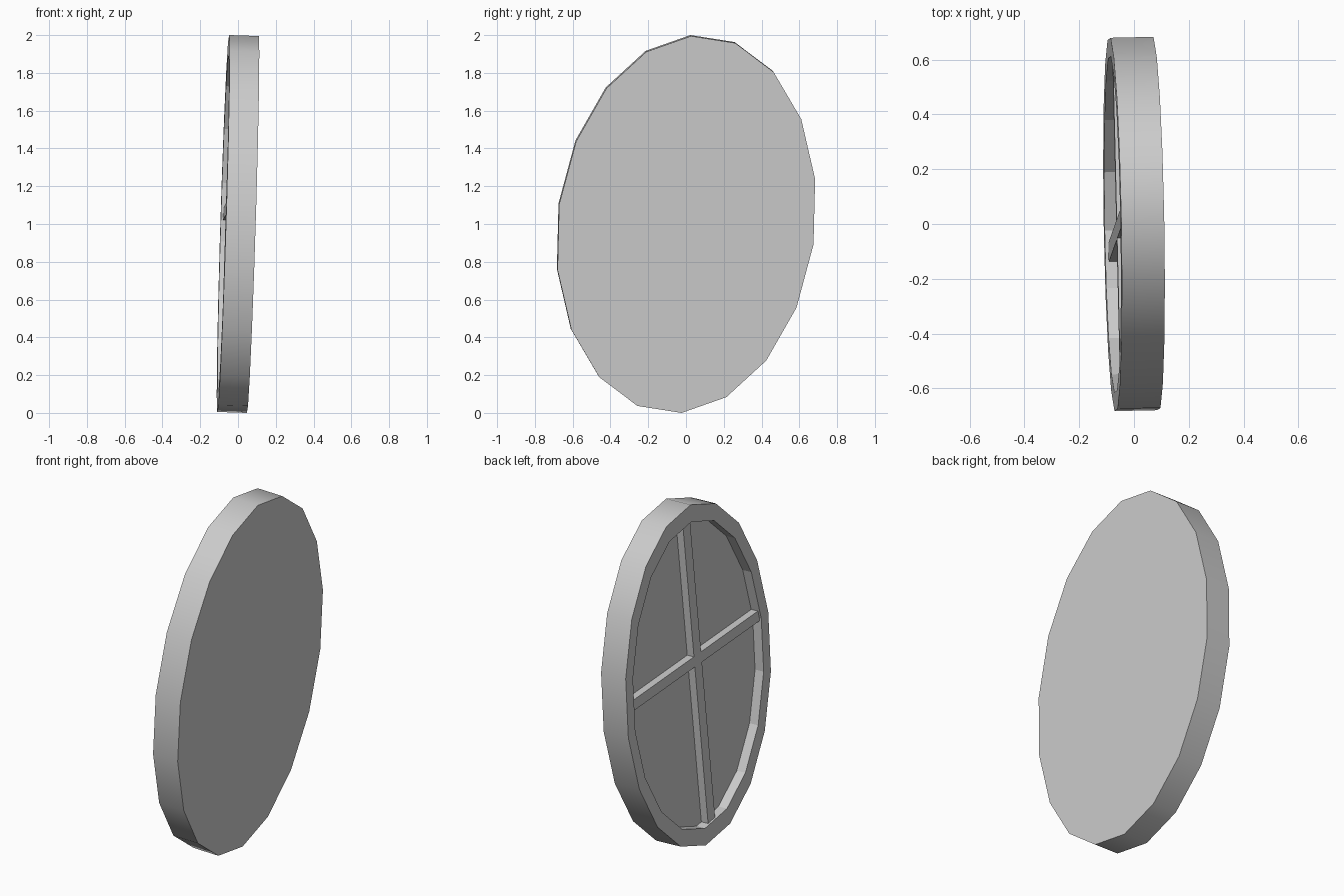
import bpy, bmesh, math
from mathutils import Vector, Matrix

if "Cube" in bpy.data.objects:
    bpy.data.objects.remove(bpy.data.objects["Cube"])

SIDES = 18
THICK = 0.157        # full thickness of the disc
FLOOR = 0.055        # depth of the recess behind the rim
SPOKE_TOP = 0.012    # spokes sit slightly below the rim
N = Vector((1, 0.022, -0.0325)).normalized()   # tilted disc axis
BACK = Vector((0, 0, 1)) - N * THICK / 2       # centre of the open (rim) face


def on_disc(y, z, depth):
    """Point of the tilted disc plane, moved 'depth' in from the rim face."""
    x = -(N.y * y + N.z * z) / N.x
    return BACK + Vector((x, y, z)) + N * depth


def ring(bm, scale, depth):
    """Slightly sheared ellipse with SIDES corners."""
    verts = []
    for i in range(SIDES):
        t = 2 * math.pi * i / SIDES
        y = 0.025 * math.cos(t) + 0.688 * math.sin(t)
        z = 0.9975 * math.cos(t) + 0.068 * math.sin(t)
        verts.append(bm.verts.new(on_disc(y * scale, z * scale, depth)))
    return verts


def bridge(bm, a, b, smooth=False):
    for i in range(SIDES):
        j = (i + 1) % SIDES
        bm.faces.new((a[i], a[j], b[j], b[i])).smooth = smooth


def finish(bm, name):
    bmesh.ops.recalc_face_normals(bm, faces=bm.faces)
    me = bpy.data.meshes.new(name)
    bm.to_mesh(me)
    bm.free()
    bpy.context.collection.objects.link(bpy.data.objects.new(name, me))


# Disc: closed face, outer wall, rim, recess wall and recess floor
bm = bmesh.new()
face = ring(bm, 1.0, THICK)
rim_out = ring(bm, 1.0, 0)
rim_in = ring(bm, 0.9, 0)
floor = ring(bm, 0.9, FLOOR)
bm.faces.new(face)
bridge(bm, face, rim_out, smooth=True)
bridge(bm, rim_out, rim_in)
bridge(bm, rim_in, floor)
bm.faces.new(floor)
finish(bm, "disc")


# Spokes: bars crossing the recess, ends buried in the rim
def spoke(name, start, end, width):
    depth = (SPOKE_TOP + FLOOR + 0.01) / 2
    p, q = on_disc(*start, depth), on_disc(*end, depth)
    along = (q - p).normalized()
    side = N.cross(along)
    m = Matrix((along, side, N)).transposed().to_4x4()
    m.translation = (p + q) / 2
    size = ((q - p).length + 0.04, width, FLOOR + 0.01 - SPOKE_TOP)
    bm = bmesh.new()
    bmesh.ops.create_cube(bm, size=1, matrix=m @ Matrix.Diagonal((*size, 1)))
    finish(bm, name)


spoke("upright_spoke", (0.051, 0.885), (-0.101, -0.87), 0.068)
spoke("cross_spoke", (0.613, 0.05), (-0.618, 0.11), 0.062)
